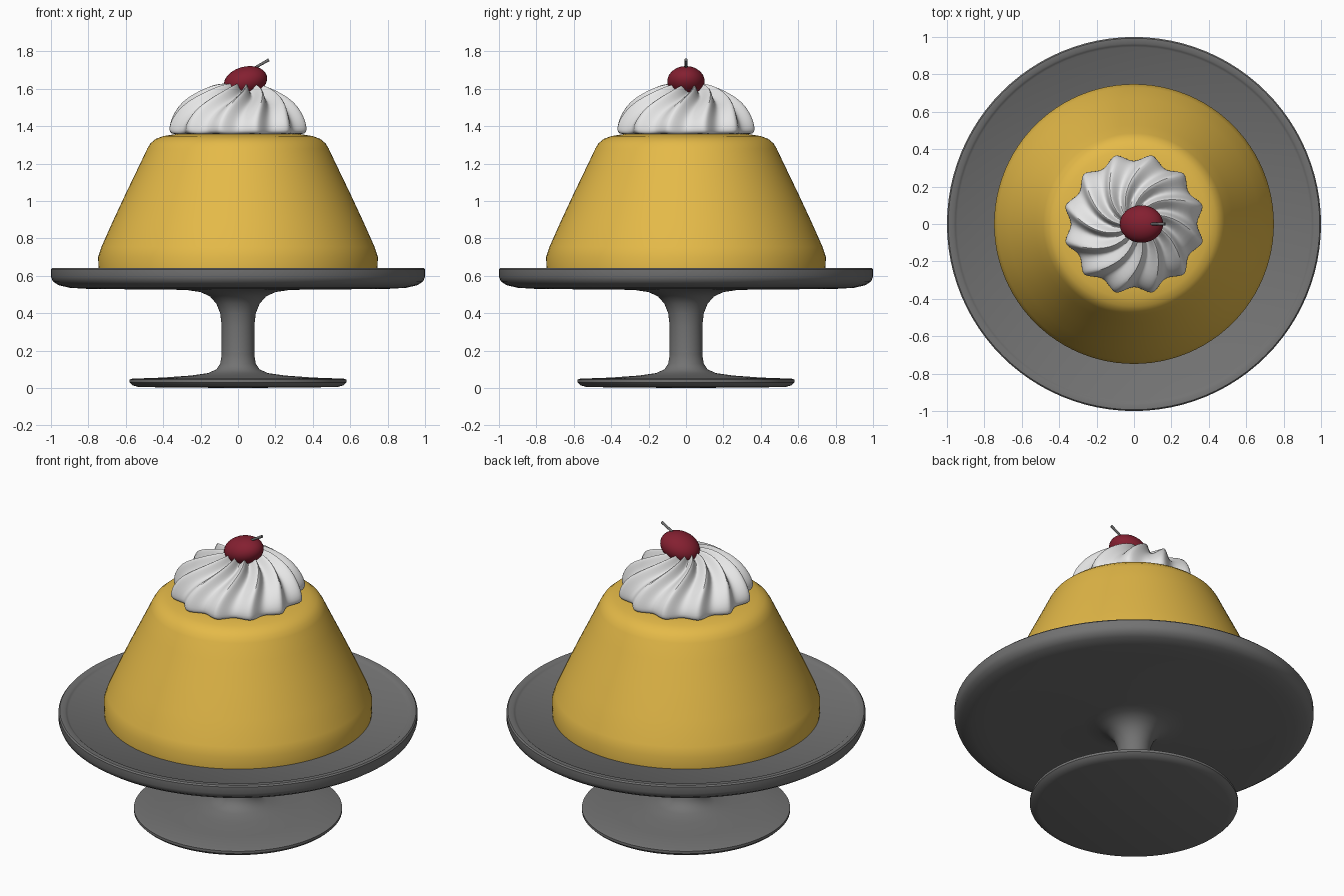
import bpy, bmesh, math
from mathutils import Matrix, Vector

cube = bpy.data.objects.get("Cube")
if cube:
    bpy.data.objects.remove(cube, do_unlink=True)


def material(name, rgb):
    mat = bpy.data.materials.new(name)
    mat.use_nodes = True
    mat.diffuse_color = (*rgb, 1)
    mat.node_tree.nodes["Principled BSDF"].inputs["Base Color"].default_value = (*rgb, 1)
    return mat


def add_object(name, bm, mat, sharp=40):
    mesh = bpy.data.meshes.new(name)
    bmesh.ops.recalc_face_normals(bm, faces=bm.faces)
    bm.to_mesh(mesh)
    bm.free()
    mesh.materials.append(mat)
    mesh.shade_smooth()
    mesh.set_sharp_from_angle(angle=math.radians(sharp))
    obj = bpy.data.objects.new(name, mesh)
    bpy.context.collection.objects.link(obj)
    return obj


def lathe(name, profile, mat, segments=96, warp=None, sharp=40):
    """Revolve (radius, height) pairs about z; warp may reshape each point."""
    bm = bmesh.new()
    rings = []
    for r, z in profile:
        if r == 0:
            rings.append([bm.verts.new((0, 0, z))] * segments)
            continue
        ring = []
        for i in range(segments):
            a, rr, zz = 2 * math.pi * i / segments, r, z
            if warp:
                a, rr, zz = warp(a, r, z)
            ring.append(bm.verts.new((rr * math.cos(a), rr * math.sin(a), zz)))
        rings.append(ring)
    for low, high in zip(rings, rings[1:]):
        for i in range(segments):
            j = (i + 1) % segments
            corners = dict.fromkeys((low[i], low[j], high[j], high[i]))
            bm.faces.new(list(corners))
    return add_object(name, bm, mat, sharp)


grey = material("stand grey", (0.17, 0.17, 0.17))
custard = material("custard yellow", (0.78, 0.49, 0.065))
white = material("cream white", (0.8, 0.8, 0.8))
red = material("cherry red", (0.23, 0.014, 0.03))

# Footed stand: foot, stem and rimmed plate in one profile
lathe("cake_stand", [
    (0, 0), (0.53, 0.005), (0.565, 0.015), (0.58, 0.03), (0.58, 0.045), (0.565, 0.05),
    (0.4, 0.056), (0.25, 0.067), (0.16, 0.08), (0.115, 0.1), (0.095, 0.13), (0.087, 0.18),
    (0.087, 0.33), (0.095, 0.4), (0.115, 0.45), (0.15, 0.49), (0.2, 0.513), (0.28, 0.525),
    (0.8, 0.53), (0.9, 0.536), (0.96, 0.55), (0.99, 0.57), (1, 0.595), (1, 0.635),
    (0.993, 0.643), (0.965, 0.643), (0.955, 0.636), (0.945, 0.628), (0, 0.625)], grey)

# Pudding
lathe("pudding", [
    (0, 0.62), (0.745, 0.62), (0.748, 0.7), (0.73, 0.755), (0.67, 0.89), (0.6, 1.04),
    (0.53, 1.185), (0.485, 1.28), (0.468, 1.308), (0.44, 1.332), (0.4, 1.347),
    (0.33, 1.358), (0, 1.362)], custard)


# Piped cream: twelve ridges that twist toward the top
LOBES, BASE_R, BASE_Z = 12, 0.36, 1.355


def swirl(a, r, z):
    phase = LOBES * (a - math.pi / LOBES)
    ridge = 0.5 * math.cos(phase) + 0.5 - abs(math.sin(phase / 2))
    scale = 1 + 0.065 * ridge * min(1, r / 0.12)
    twist = 1.1 * max(0, 1 - r / BASE_R) ** 1.2
    return a + twist, r * scale, BASE_Z + (z - BASE_Z) * (1 + 1.8 * (scale - 1))


cream = lathe("whipped_cream", [
    (0, 1.355), (0.32, 1.355), (0.352, 1.36), (0.362, 1.375), (0.357, 1.41), (0.338, 1.45),
    (0.305, 1.495), (0.26, 1.533), (0.2, 1.568), (0.14, 1.595), (0.08, 1.613),
    (0.03, 1.62), (0, 1.622)], white, warp=swirl, sharp=75)
smooth = cream.modifiers.new("smooth", 'SUBSURF')
smooth.levels = smooth.render_levels = 1

# Cherry: a tilted ellipsoid
bm = bmesh.new()
place = (Matrix.Translation((0.04, 0, 1.639))
         @ Matrix.Rotation(math.radians(-15), 4, 'Y')
         @ Matrix.Diagonal((0.118, 0.1, 0.079, 1)))
bmesh.ops.create_uvsphere(bm, u_segments=32, v_segments=20, radius=1, matrix=place)
add_object("cherry", bm, red)

# Cherry stem: a thin rod, slightly thicker at its tip
bm = bmesh.new()
start, end = Vector((0.06, 0, 1.695)), Vector((0.165, 0, 1.755))
aim = (end - start).to_track_quat('Z', 'Y').to_matrix().to_4x4()
bmesh.ops.create_cone(bm, cap_ends=True, segments=12, radius1=0.006, radius2=0.008,
                      depth=(end - start).length,
                      matrix=Matrix.Translation((start + end) / 2) @ aim)
add_object("cherry_stem", bm, grey)
